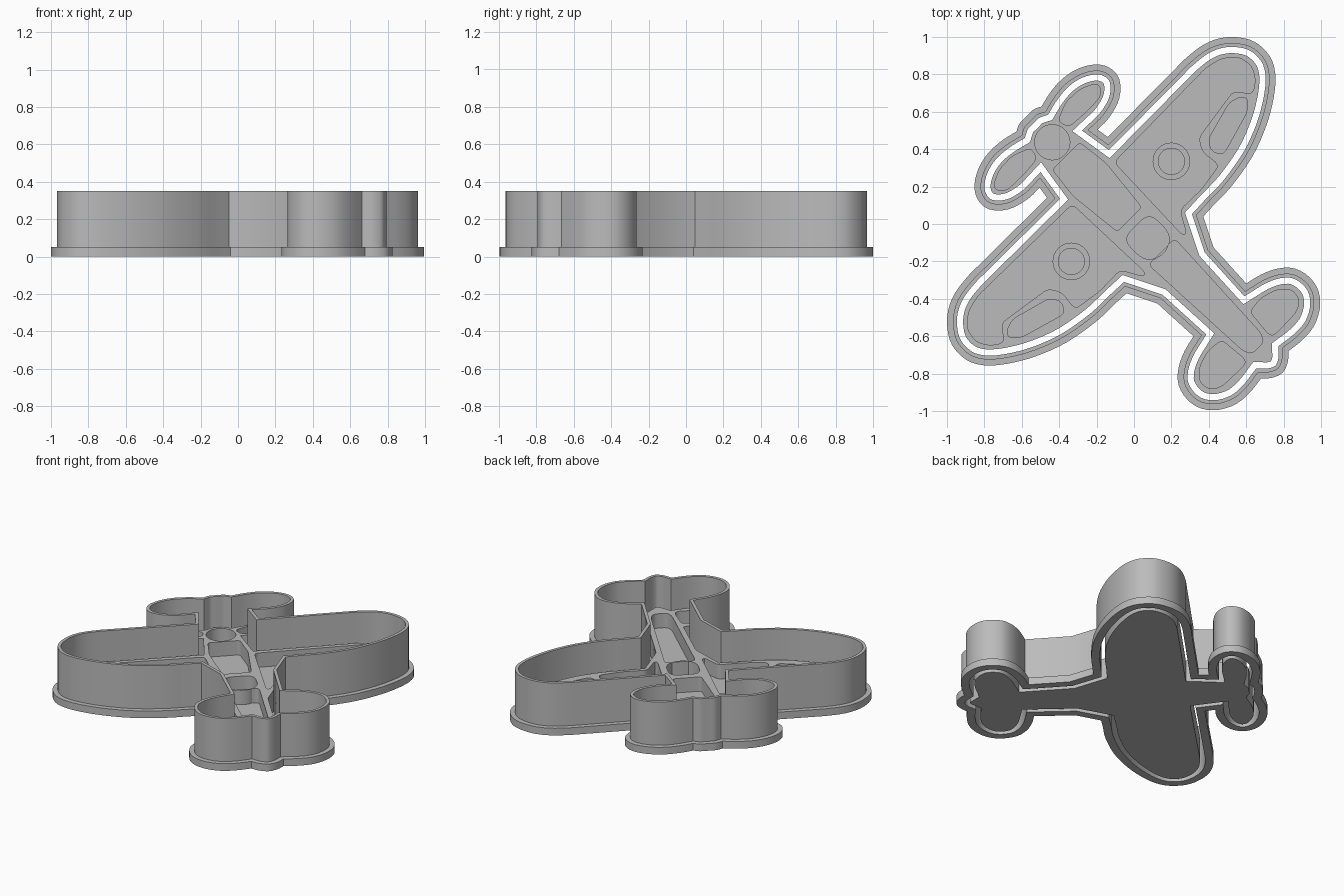
import bpy
import bmesh
import math
from mathutils import Vector

if "Cube" in bpy.data.objects:
    bpy.data.objects.remove(bpy.data.objects["Cube"], do_unlink=True)

grey = bpy.data.materials.new("plain grey")
grey.use_nodes = True
grey.diffuse_color = (0.5, 0.5, 0.5, 1)
grey.node_tree.nodes["Principled BSDF"].inputs["Base Color"].default_value = (0.5, 0.5, 0.5, 1)


def points(*pairs):
    """Plan points given in hundredths of a unit."""
    return [Vector(pair) / 100 for pair in pairs]


def flip(path):
    """Mirror a path across the diagonal centreline, keeping the winding."""
    return [Vector((-p.y, -p.x)) for p in reversed(path)]


def smooth(run, steps=3):
    """Smooth curve through every point of a run."""
    if len(run) < 3:
        return list(run)
    padded = [2 * run[0] - run[1]] + run + [2 * run[-1] - run[-2]]
    result = []
    for a, b, c, d in zip(padded, padded[1:], padded[2:], padded[3:]):
        for i in range(steps):
            t = i / steps
            result.append((2 * b + (c - a) * t + (2 * a - 5 * b + 4 * c - d) * t ** 2
                           + (3 * b - a - 3 * c + d) * t ** 3) / 2)
    return result + [run[-1]]


def rounded(polygon, radius=0.03, steps=4):
    """Round every corner of a closed polygon."""
    result = []
    for i, corner in enumerate(polygon):
        ends = []
        for other in (polygon[i - 1], polygon[(i + 1) % len(polygon)]):
            edge = other - corner
            ends.append(corner + edge.normalized() * min(radius, edge.length * 0.45))
        for k in range(steps + 1):
            t = k / steps
            result.append(ends[0].lerp(corner, t).lerp(corner.lerp(ends[1], t), t))
    return result


def circle(centre, radius, count=40):
    return [Vector(centre) + radius * Vector((math.cos(a), math.sin(a)))
            for a in (math.tau * i / count for i in range(count))]


def inset(loop, distance):
    """Move a clockwise loop inward by a constant distance."""
    result = []
    for i, p in enumerate(loop):
        before = (p - loop[i - 1]).normalized()
        after = (loop[(i + 1) % len(loop)] - p).normalized()
        n1, n2 = Vector((before.y, -before.x)), Vector((after.y, -after.x))
        result.append(p + (n1 + n2) * distance / max(1 + n1.dot(n2), 0.3))
    return result


def slab(name, loops, bottom, top):
    """Extrude nested loops; each loop inside another becomes a hole."""
    curve = bpy.data.curves.new(name + " profile", "CURVE")
    curve.dimensions = "2D"
    curve.fill_mode = "BOTH"
    curve.extrude = (top - bottom) / 2
    for loop in loops:
        spline = curve.splines.new("POLY")
        spline.points.add(len(loop) - 1)
        for point, p in zip(spline.points, loop):
            point.co = (p.x, p.y, 0, 1)
        spline.use_cyclic_u = True
    source = bpy.data.objects.new(name + " source", curve)
    bpy.context.collection.objects.link(source)
    bpy.context.view_layer.update()
    evaluated = source.evaluated_get(bpy.context.evaluated_depsgraph_get())
    mesh = bpy.data.meshes.new_from_object(evaluated)
    bpy.data.objects.remove(source, do_unlink=True)
    bm = bmesh.new()
    bm.from_mesh(mesh)
    bmesh.ops.remove_doubles(bm, verts=bm.verts, dist=0.0001)
    bmesh.ops.translate(bm, verts=bm.verts, vec=(0, 0, (top + bottom) / 2))
    bmesh.ops.recalc_face_normals(bm, faces=bm.faces)
    bm.to_mesh(mesh)
    bm.free()
    mesh.materials.clear()
    mesh.materials.append(grey)
    obj = bpy.data.objects.new(name, mesh)
    bpy.context.collection.objects.link(obj)
    bpy.ops.object.select_all(action="DESELECT")
    obj.select_set(True)
    bpy.context.view_layer.objects.active = obj
    bpy.ops.object.shade_smooth_by_angle(angle=math.radians(30))
    return obj


# Outer outline: nose, one side (propeller blade, wing, tailplane), tail, other side
nose_half = points((-53.7, 61.2), (-49.5, 62.8))
nose = flip(nose_half) + points((-57.5, 57.5)) + nose_half
blade = points((-49.5, 62.8), (-45, 70), (-38.5, 77.5), (-30, 83), (-21, 85.3), (-14, 84),
               (-8.8, 79.5), (-7.2, 72.5), (-8.8, 64.5), (-14, 56), (-19.5, 50.5))
wing_root = points((-14, 46.5))
wing = points((27, 88), (35, 94.5), (43, 98.5), (52, 100), (62, 98.5), (69, 94), (74, 87),
              (75.7, 77), (74, 64), (70, 50.5), (63, 35.5), (52, 20), (43, 10.5), (37, 4))
body = points((42.5, -12.5))
tailplane = points((60, -31.8), (68, -27), (77, -23.8), (86, -23.8), (94, -28.6),
                   (98.7, -36), (99.3, -45.5), (96, -55), (89.5, -62.5), (82.5, -68))
tail_half = points((82.5, -68), (82.3, -73.5))
tail = tail_half + points((79.5, -79.5)) + flip(tail_half)

side = [blade, wing_root, wing, body, tailplane]
outline = []
for run in [nose] + side + [tail] + [flip(r) for r in reversed(side)]:
    for p in smooth(run):
        if not outline or (p - outline[-1]).length > 0.001:
            outline.append(p)
if (outline[0] - outline[-1]).length < 0.001:
    outline.pop()

wall_outer = inset(outline, 0.032)
wall_inner = inset(outline, 0.053)
stamp_edge = inset(outline, 0.086)

# Cutter: low flange and tall thin wall
slab("cutter_flange", [outline, wall_inner], 0, 0.05)
slab("cutter_wall", [wall_outer, wall_inner], 0.05, 0.35)

# Recessed panels that lie on one side of the centreline
blade_panel = points((-40.5, 55), (-36.5, 65), (-29, 72), (-21, 75), (-18, 73.5),
                     (-18, 68), (-25, 60.5), (-33.5, 53), (-36, 52.5))
wing_panel = points((-10.5, 33), (38.5, 83.5), (46.8, 88.5), (56, 89.3), (63, 84.5), (65, 77),
                    (63.5, 69.5), (53, 71), (34.5, 46), (36.5, 38.5), (45.5, 31.5),
                    (36, 18.5), (24.5, 7.5), (28, -5), (26, -6))
aileron_panel = points((57, 68), (61, 67), (60.5, 60), (47.8, 37), (41.4, 38.8),
                       (39.8, 45.2), (51, 65))
tail_panel = points((62, -46.8), (68, -39.5), (76.7, -35), (84.5, -35), (88.5, -40.4),
                    (87, -46.8), (75, -59.5), (72, -59))
panels = []
for shape in (blade_panel, wing_panel, aileron_panel, tail_panel):
    panels += [rounded(shape), rounded(flip(shape))]

# Raised ring on each wing
for radius in (0.1, 0.07):
    ring = circle((0.2, 0.335), radius)
    panels += [ring, flip(ring)]

# Panels across the centreline: hub, front body, cockpit, rear body
front_half = points((-29, 43.5), (-15, 32.5), (4, 9))
rear_half = points((21.7, -7.8), (67.5, -58), (69.5, -63))
panels.append(circle((-0.437, 0.437), 0.094))
panels.append(rounded(front_half + flip(front_half), 0.02))
cockpit_half = points((8, 6), (19, -4.5), (18.5, -13))
panels.append(rounded(cockpit_half + flip(cockpit_half), 0.06))
panels.append(rounded(rear_half + flip(rear_half), 0.03))

# Stamp: flat floor with raised ridges around the panels
slab("stamp_floor", [stamp_edge], 0, 0.05)
slab("stamp_ridges", [stamp_edge] + panels, 0.05, 0.15)
